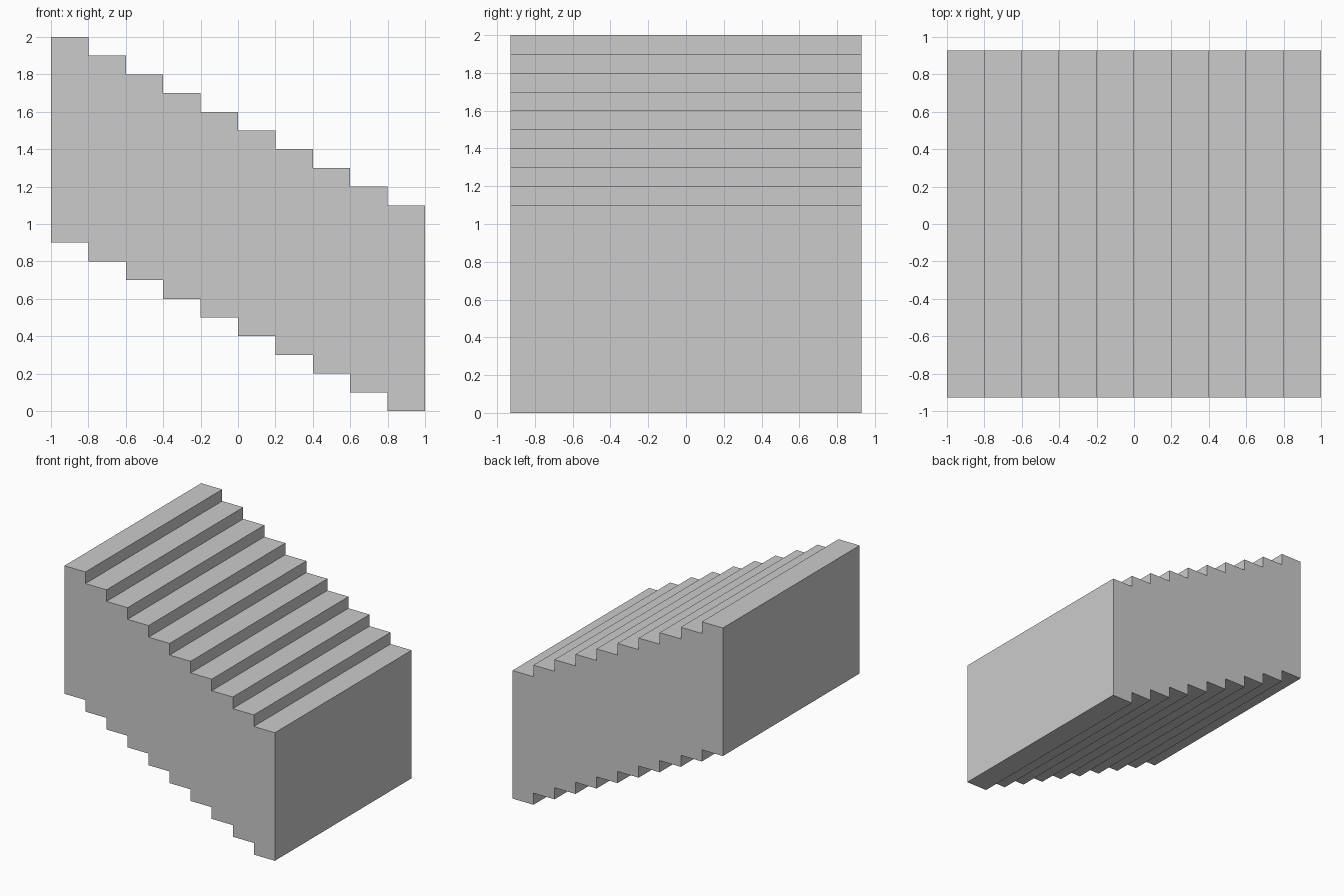
import bpy
import bmesh

if "Cube" in bpy.data.objects:
    bpy.data.objects.remove(bpy.data.objects["Cube"])

STEPS = 10
RUN, RISE = 0.2, 0.1
THICK = 1.1          # vertical thickness of every step
HALF_W = 0.928       # half width along y

# Stepped side profile: along the treads, then back along the underside
top, bottom = [], []
for i in range(STEPS):
    x = -1 + i * RUN
    z = 2 - i * RISE
    top += [(x, z), (x + RUN, z)]
    bottom += [(x, z - THICK), (x + RUN, z - THICK)]
profile = top + bottom[::-1]

# Extrude the profile across the width
bm = bmesh.new()
face = bm.faces.new([bm.verts.new((x, -HALF_W, z)) for x, z in profile])
result = bmesh.ops.extrude_face_region(bm, geom=[face])
moved = [v for v in result["geom"] if isinstance(v, bmesh.types.BMVert)]
bmesh.ops.translate(bm, verts=moved, vec=(0, 2 * HALF_W, 0))
bmesh.ops.recalc_face_normals(bm, faces=bm.faces)

mesh = bpy.data.meshes.new("stair_flight")
bm.to_mesh(mesh)
bm.free()
stairs = bpy.data.objects.new("stair_flight", mesh)
bpy.context.collection.objects.link(stairs)
